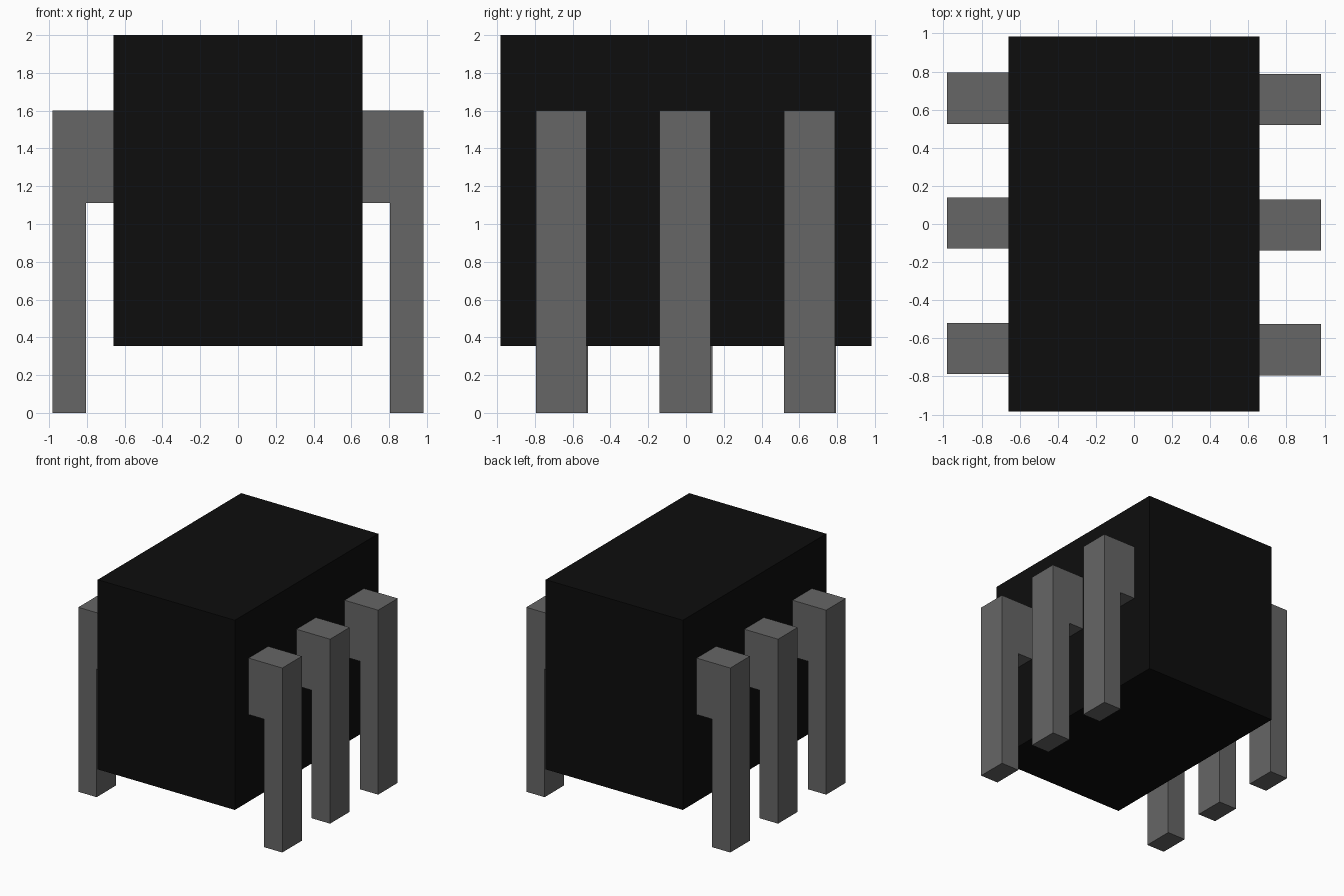
import bpy, bmesh

if "Cube" in bpy.data.objects:
    bpy.data.objects.remove(bpy.data.objects["Cube"])


def material(name, value):
    mat = bpy.data.materials.new(name)
    mat.diffuse_color = (value, value, value, 1)
    mat.use_nodes = True
    mat.node_tree.nodes["Principled BSDF"].inputs["Base Color"].default_value = mat.diffuse_color
    return mat


def extruded(name, profile, y0, y1, mat):
    """Extrude an x-z outline along y from y0 to y1."""
    bm = bmesh.new()
    face = bm.faces.new([bm.verts.new((x, y0, z)) for x, z in profile])
    out = bmesh.ops.extrude_face_region(bm, geom=[face])
    moved = [v for v in out["geom"] if isinstance(v, bmesh.types.BMVert)]
    bmesh.ops.translate(bm, verts=moved, vec=(0, y1 - y0, 0))
    bmesh.ops.recalc_face_normals(bm, faces=bm.faces)
    mesh = bpy.data.meshes.new(name)
    bm.to_mesh(mesh)
    bm.free()
    mesh.materials.append(mat)
    obj = bpy.data.objects.new(name, mesh)
    bpy.context.collection.objects.link(obj)
    return obj


black = material("black_plastic", 0.004)
grey = material("grey_metal", 0.133)

# Chip body
X = 0.658
extruded("chip_body", [(-X, 0.355), (X, 0.355), (X, 2.0), (-X, 2.0)],
         -0.983, 0.983, black)

# Bent pins: wide shoulder against the body, narrow leg down to the ground
pin = [(X, 1.6), (0.981, 1.6), (0.981, 0), (0.805, 0), (0.805, 1.11), (X, 1.11)]
for side, label in ((1, "right"), (-1, "left")):
    for i, y in enumerate((-0.66, -0.005, 0.654)):
        yc = y * side  # the left row is the right row turned half way round
        extruded(f"{label}_pin_{i + 1}", [(side * x, z) for x, z in pin],
                 yc - 0.134, yc + 0.134, grey)
